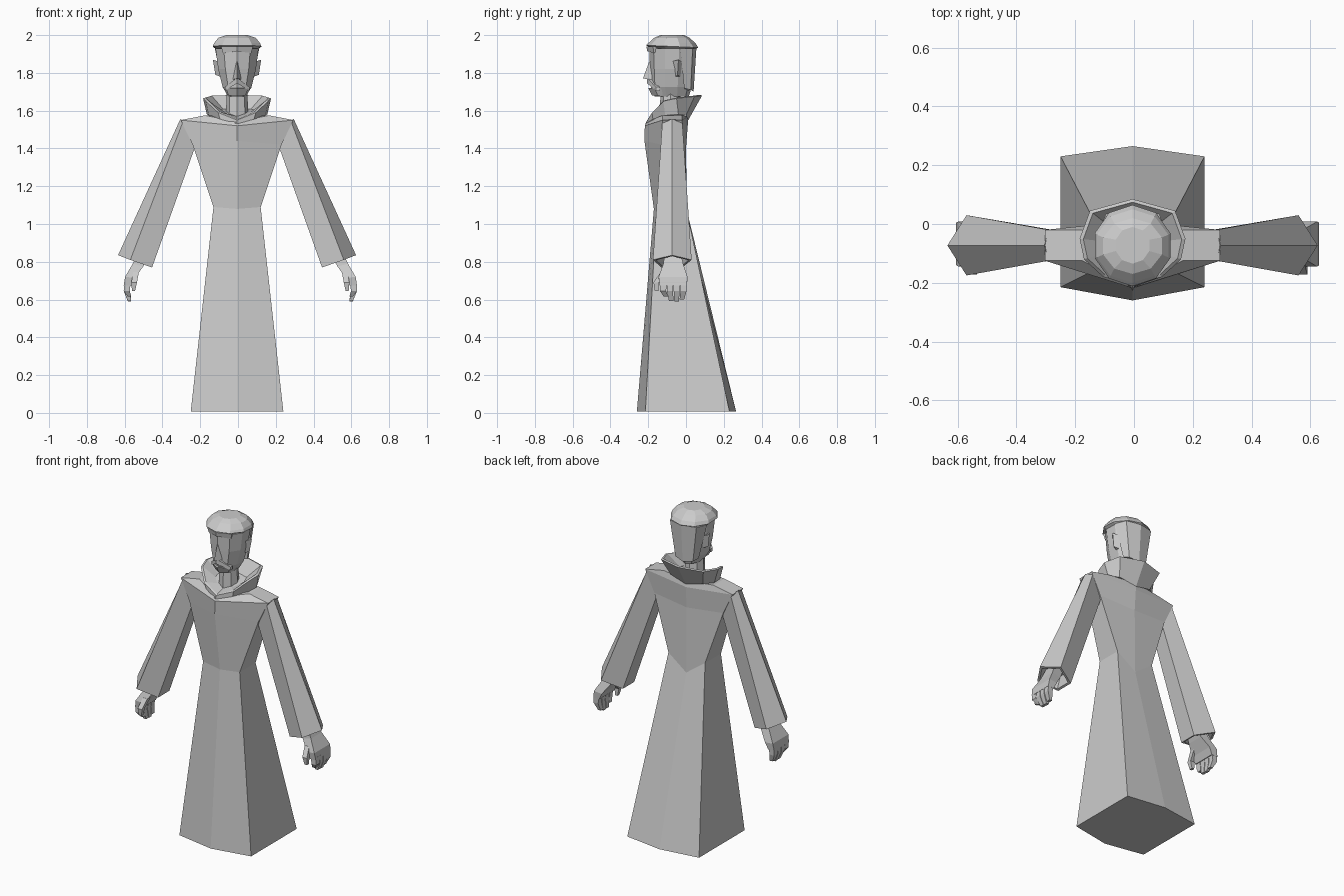
import bpy, bmesh, math
from mathutils import Vector

CX = -0.005  # symmetry plane of the figure

grey = bpy.data.materials.new("plain grey")
grey.diffuse_color = (0.6, 0.6, 0.6, 1)


def make(name, loops, cap_start=True, cap_end=True, shift=0.0, mirror=False):
    """Loft a list of equal-length point loops into one flat shaded part."""
    bm = bmesh.new()
    s = -1 if mirror else 1
    rows = [[bm.verts.new((CX + s * x + shift, y, z)) for x, y, z in lp] for lp in loops]
    for a, b in zip(rows, rows[1:]):
        n = len(a)
        for i in range(n):
            bm.faces.new((a[i], a[(i + 1) % n], b[(i + 1) % n], b[i]))
    if cap_start:
        bm.faces.new(rows[0][::-1])
    if cap_end:
        bm.faces.new(rows[-1])
    bmesh.ops.recalc_face_normals(bm, faces=bm.faces)
    me = bpy.data.meshes.new(name)
    bm.to_mesh(me)
    bm.free()
    me.materials.append(grey)
    ob = bpy.data.objects.new(name, me)
    bpy.context.collection.objects.link(ob)
    return ob


def sym(half):
    """Close a half outline (front centre to back centre) across x = 0."""
    return half + [(-x, y, z) for x, y, z in half[-2:0:-1]]


def oval(n, rx, y0, y1, z, tilt=0.0):
    """Polygon ring with a corner at the back; tilt raises the front."""
    yc, ry = (y0 + y1) / 2, (y1 - y0) / 2
    pts = []
    for i in range(n):
        a = 2 * math.pi * i / n
        pts.append((rx * math.sin(a), yc + ry * math.cos(a), z - tilt * math.cos(a)))
    return pts


def box_loop(x0, x1, y0, y1, z, dz=0.0):
    return [(x0, y0, z), (x1, y0, z + dz), (x1, y1, z + dz), (x0, y1, z)]


# robe: front centre, front corner, back corner, back centre
robe = []
for hx, fm, fc, bc, bk, zc, zf, zb in [
        (.245, -.26, -.215, .23, .265, .008, .008, .008),
        (.125, -.17, -.155, 0, .005, 1.09, 1.08, 1.0),
        (.235, -.22, -.13, -.02, 0, 1.42, 1.44, 1.40),
        (.298, -.218, -.125, -.02, .01, 1.55, 1.52, 1.53),
        (.17, -.21, -.125, -.02, .01, 1.575, 1.54, 1.57)]:
    robe.append(sym([(0, fm, zf), (hx, fc, zc), (hx, bc, zc), (0, bk, zb)]))
make("robe", robe)

# flared open collar: base, outer rim, inner rim, throat
base = [(0, -.215, 1.53), (.09, -.175, 1.555), (.15, -.11, 1.575),
        (.16, -.04, 1.58), (.11, 0, 1.575), (0, .012, 1.55)]
rim = [(0, -.205, 1.55), (.10, -.18, 1.59), (.165, -.12, 1.65),
       (.18, -.05, 1.665), (.145, .045, 1.675), (0, .085, 1.68)]
inner = [(x * .93, (y + .07) * .93 - .07, z + .004) for x, y, z in rim]
throat = [(x * .5, (y + .07) * .5 - .07, 1.57 + (z - 1.55) * .3) for x, y, z in rim]
make("collar", [sym(l) for l in (base, rim, inner, throat)])

# neck
make("neck", [oval(8, .06, -.14, -.02, 1.54), oval(8, .055, -.135, -.03, 1.70)])

# head
make("head", [oval(10, .05, -.165, .015, 1.675),
              oval(10, .08, -.185, .03, 1.725),
              oval(10, .105, -.19, .04, 1.82),
              oval(10, .12, -.195, .047, 1.93)])

# hair cap with an overhanging edge
make("hair_cap", [oval(10, .112, -.18, .04, 1.925, .006),
                  oval(10, .135, -.212, .065, 1.94, .006),
                  oval(10, .128, -.20, .05, 1.957),
                  oval(10, .105, -.17, .02, 1.985),
                  oval(5, .055, -.13, -.01, 2.0)[:1] * 0 or oval(10, .06, -.135, -.01, 2.0)])

# hair on the nape
make("nape_hair", [sym([(0, 0, 1.705), (.075, -.01, 1.72), (.06, .025, 1.71), (0, .04, 1.70)]),
                   sym([(0, 0, 1.93), (.118, -.03, 1.93), (.09, .035, 1.93), (0, .055, 1.93)])])

# nose wedge
make("nose", [[(-.022, -.18, 1.765), (.022, -.18, 1.765), (0, -.228, 1.77)],
              [(-.008, -.18, 1.86), (.008, -.18, 1.86), (0, -.195, 1.86)]])

# brow ridge
make("brow", [sym([(0, -.205, 1.915), (.075, -.17, 1.905), (.07, -.15, 1.905), (0, -.17, 1.915)]),
              sym([(0, -.21, 1.94), (.085, -.175, 1.94), (.08, -.15, 1.94), (0, -.17, 1.94)])])

# beard on the chin
make("beard", [sym([(0, -.18, 1.68), (.045, -.15, 1.68), (.04, -.11, 1.68), (0, -.10, 1.68)]),
               sym([(0, -.20, 1.72), (.06, -.165, 1.72), (.06, -.12, 1.72), (0, -.10, 1.72)])])

for m, side in ((False, "right"), (True, "left")):
    sh = 0.0 if m else 0.035  # one hand hangs slightly further out

    # moustache half
    make(side + "_moustache",
         [[(0, -.17, 1.745), (0, -.206, 1.745), (0, -.206, 1.775), (0, -.17, 1.775)],
          [(.065, -.14, 1.705), (.065, -.16, 1.705), (.065, -.16, 1.725), (.065, -.14, 1.725)]],
         mirror=m)

    # ear
    make(side + "_ear", [[(.09, -.055, 1.78), (.115, -.045, 1.79), (.09, -.03, 1.78)],
                         [(.10, -.075, 1.86), (.128, -.04, 1.87), (.10, -.02, 1.86)]], mirror=m)

    # sleeve with a hollow cuff
    top = [(.30, -.073, 1.556), (.285, -.125, 1.545), (.225, -.118, 1.40),
           (.225, -.028, 1.40), (.285, -.02, 1.545)]
    cuff = [(.63, -.073, .835), (.565, -.175, .81), (.45, -.13, .77),
            (.45, -.02, .77), (.565, .03, .81)]
    mid = Vector((.535, -.073, .80))
    lip = [tuple(mid.lerp(Vector(p), .85)) for p in cuff]
    deep = [(x - .03, y, z + .07) for x, y, z in (mid.lerp(Vector(p), .6) for p in cuff)]
    make(side + "_sleeve", [top, cuff, lip, deep], mirror=m)

    # palm
    make(side + "_palm", [box_loop(.46, .52, -.11, -.03, .84, .02),
                          box_loop(.497, .552, -.12, -.015, .775, .015),
                          box_loop(.54, .593, -.145, .008, .715, .005),
                          box_loop(.56, .60, -.14, .005, .675)], shift=sh, mirror=m)

    # four fingers curling inwards
    for i, tip in enumerate((.615, .592, .59, .60)):
        y = -.137 + i * .036
        t = -.118 + i * .028
        make(f"{side}_finger_{i + 1}", [box_loop(.563, .598, y, y + .034, .69),
                                        box_loop(.568, .60, y, y + .032, .645),
                                        box_loop(.56, .578, t, t + .024, tip)],
             shift=sh, mirror=m)

    # thumb
    make(side + "_thumb", [box_loop(.52, .55, -.135, -.10, .745),
                           box_loop(.53, .56, -.172, -.145, .69),
                           box_loop(.54, .556, -.165, -.145, .645)], shift=sh, mirror=m)
